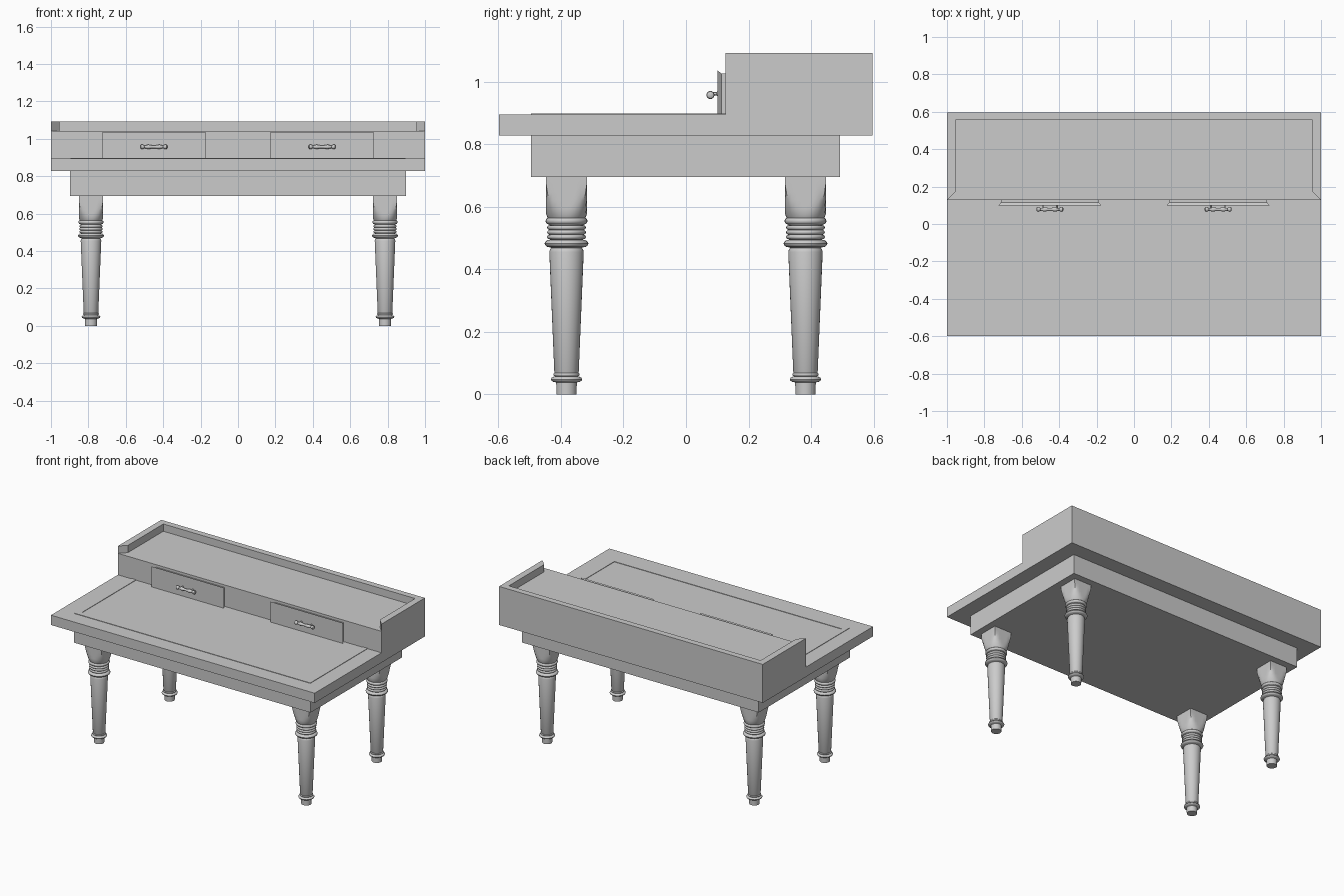
import bpy, bmesh, math

if "Cube" in bpy.data.objects:
    bpy.data.objects.remove(bpy.data.objects["Cube"])

def finish(bm, name, smooth=False):
    bmesh.ops.recalc_face_normals(bm, faces=bm.faces[:])
    me = bpy.data.meshes.new(name)
    bm.to_mesh(me)
    bm.free()
    ob = bpy.data.objects.new(name, me)
    bpy.context.collection.objects.link(ob)
    if smooth:
        bpy.ops.object.select_all(action='DESELECT')
        ob.select_set(True)
        bpy.context.view_layer.objects.active = ob
        bpy.ops.object.shade_smooth_by_angle(angle=math.radians(35))
    return ob

def prism(name, pts, vec):
    """Extrude a closed 3D polygon along vec."""
    bm = bmesh.new()
    face = bm.faces.new([bm.verts.new(p) for p in pts])
    ext = bmesh.ops.extrude_face_region(bm, geom=[face], use_keep_orig=True)
    verts = [g for g in ext['geom'] if isinstance(g, bmesh.types.BMVert)]
    bmesh.ops.translate(bm, verts=verts, vec=vec)
    return finish(bm, name)

def box(name, x0, x1, y0, y1, z0, z1):
    return prism(name, [(x0, y0, z0), (x1, y0, z0), (x1, y1, z0), (x0, y1, z0)], (0, 0, z1 - z0))

def turned(name, profile, seg=32, square=9):
    """Lathe (radius, height) around z, clipped by a square of half width `square`."""
    bm = bmesh.new()
    rings = []
    for r, z in profile:
        ring = []
        for i in range(seg):
            a = 2 * math.pi * i / seg
            c, s = math.cos(a), math.sin(a)
            d = min(r, square / max(abs(c), abs(s)))
            ring.append(bm.verts.new((d * c, d * s, z)))
        rings.append(ring)
    for lo, hi in zip(rings, rings[1:]):
        for i in range(seg):
            j = (i + 1) % seg
            bm.faces.new((lo[i], lo[j], hi[j], hi[i]))
    bm.faces.new(rings[0][::-1])
    bm.faces.new(rings[-1])
    return finish(bm, name, True)

def bead(z, half, r_in, r_out):
    """Rounded ring profile."""
    return [(r_in + (r_out - r_in) * math.sin(math.pi * k / 6),
             z - half * math.cos(math.pi * k / 6)) for k in range(7)]

# Desktop and raised rear case as one stepped profile
prism('desk_body', [(-1, y, z) for y, z in
      ((-.598, .828), (.597, .828), (.597, 1.042), (.127, 1.042), (.127, .895), (-.598, .895))],
      (2, 0, 0))

# Gallery rim around the back and sides, with mitred front ends
right = [(1, .597), (1, .127), (.955, .172), (.955, .555)]
outline = right + [(-x, y) for x, y in reversed(right)]
prism('gallery_rim', [(x, y, 1.042) for x, y in outline], (0, 0, .05))

# Apron
box('apron', -.897, .897, -.495, .493, .695, .828)

# Thin border moulding on the writing surface
border = [(-.895, .127), (-.895, -.495), (.895, -.495), (.895, .127),
          (.862, .127), (.862, -.455), (-.862, -.455), (-.862, .127)]
prism('writing_border', [(x, y, .894) for x, y in border], (0, 0, .004))

# Turned legs with square upper blocks
shaft = [(.032, 0), (.033, .037)]
shaft += bead(.048, .009, .036, .050) + bead(.063, .005, .038, .042)
shaft += [(.039, .07), (.055, .455), (.053, .463), (.049, .468)]
shaft += bead(.482, .012, .053, .070)
for z in (.503, .518, .533):
    shaft += bead(z, .0075, .054, .062)
shaft += [(.057, .542)] + bead(.554, .010, .058, .067) + [(.058, .566)]
block = [(.059, .562), (.066, .575), (.073, .596), (.080, .62), (.087, .648), (.093, .672), (.093, .70)]
for sx, side in ((-1, 'left'), (1, 'right')):
    for y, end in ((-.382, 'front'), (.382, 'back')):
        for ob in (turned(f'{end}_{side}_leg', shaft),
                   turned(f'{end}_{side}_leg_block', block, square=.065)):
            ob.location = (sx * .786, y, 0)

# Drawer fronts with undercut edges, and turned bar handles
half_bar = [(.006, -.072), (.011, -.069), (.013, -.063), (.011, -.056), (.007, -.05),
            (.009, -.04), (.012, -.03), (.010, -.018), (.008, -.008)]
bar = half_bar + [(r, -z) for r, z in reversed(half_bar)]
for cx, side in ((-.45, 'left'), (.45, 'right')):
    front = box(f'{side}_drawer_front', cx - .275, cx + .275, .10, .114, .896, 1.036)
    for v in front.data.vertices:
        if v.co.y > .11:
            v.co.x = cx + (v.co.x - cx) * .955
            if v.co.z > 1:
                v.co.z = 1.025
    box(f'{side}_drawer_body', cx - .26, cx + .26, .112, .13, .896, 1.025)
    handle = turned(f'{side}_handle_bar', bar, 16)
    handle.rotation_euler = (0, math.pi / 2, 0)
    handle.location = (cx, .078, .957)
    for k in (-1, 1):
        post = turned(f'{side}_handle_post', [(.005, 0), (.005, .02), (.009, .025)], 12)
        post.rotation_euler = (-math.pi / 2, 0, 0)
        post.location = (cx + k * .038, .078, .961)
